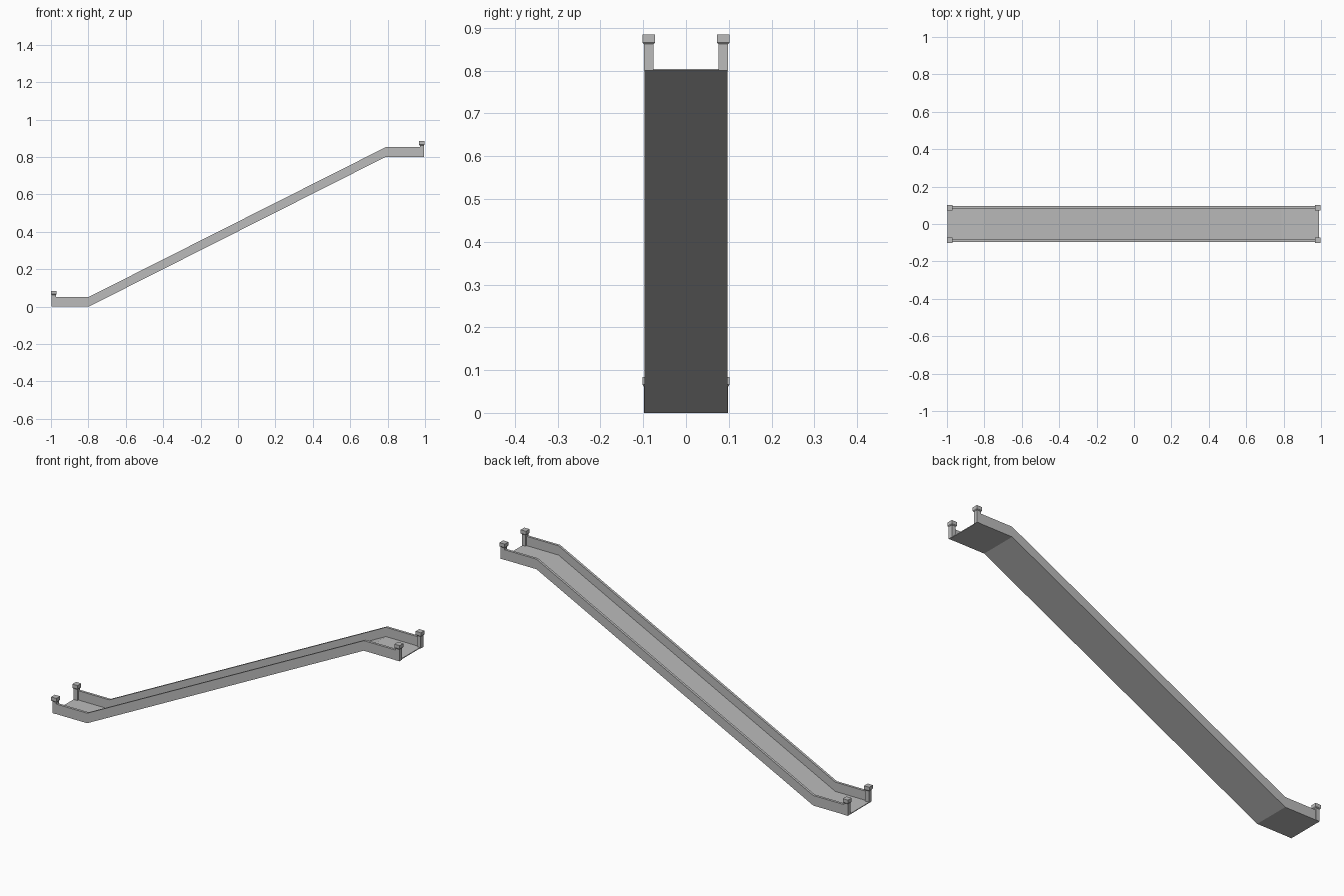
import bpy, bmesh

cube = bpy.data.objects.get("Cube")
if cube:
    bpy.data.objects.remove(cube, do_unlink=True)

grey = bpy.data.materials.new("plain grey")
grey.use_nodes = True
colour = (0.5, 0.5, 0.5, 1)
grey.diffuse_color = colour
grey.node_tree.nodes["Principled BSDF"].inputs["Base Color"].default_value = colour


def finish(bm, name):
    bmesh.ops.recalc_face_normals(bm, faces=bm.faces)
    mesh = bpy.data.meshes.new(name)
    bm.to_mesh(mesh)
    bm.free()
    mesh.materials.append(grey)
    obj = bpy.data.objects.new(name, mesh)
    bpy.context.collection.objects.link(obj)


def extrude_path(name, path, height, y0, y1):
    """Side profile of the ramp, given a height, extruded across y."""
    bm = bmesh.new()
    outline = path + [(x, z + height) for x, z in reversed(path)]
    face = bm.faces.new([bm.verts.new((x, y0, z)) for x, z in outline])
    out = bmesh.ops.extrude_face_region(bm, geom=[face])
    moved = [v for v in out["geom"] if isinstance(v, bmesh.types.BMVert)]
    bmesh.ops.translate(bm, verts=moved, vec=(0, y1 - y0, 0))
    finish(bm, name)


def frustum(name, x, y, half_bottom, half_top, z0, z1):
    """Square block whose bottom and top can differ in size."""
    bm = bmesh.new()
    bmesh.ops.create_cube(bm, size=2)
    for v in bm.verts:
        half, z = (half_top, z1) if v.co.z > 0 else (half_bottom, z0)
        v.co = (x + v.co.x * half, y + v.co.y * half, z)
    finish(bm, name)


# Ramp floor and side walls, with a level landing at each end
path = [(-0.996, 0), (-0.797, 0), (0.789, 0.8), (0.99, 0.8)]
extrude_path("floor", path, 0.004, -0.095, 0.095)
for side, s in (("left", 1), ("right", -1)):
    extrude_path(side + "_wall", path, 0.052, s * 0.084, s * 0.097)

# Capped corner posts
for end, x, z in (("lower", -0.985, 0), ("upper", 0.983, 0.8)):
    for side, y in (("left", 0.087), ("right", -0.087)):
        name = end + "_" + side
        frustum(name + "_post", x, y, 0.011, 0.011, z, z + 0.064)
        frustum(name + "_cap_base", x, y, 0.012, 0.015, z + 0.062, z + 0.066)
        frustum(name + "_cap", x, y, 0.015, 0.015, z + 0.066, z + 0.084)
